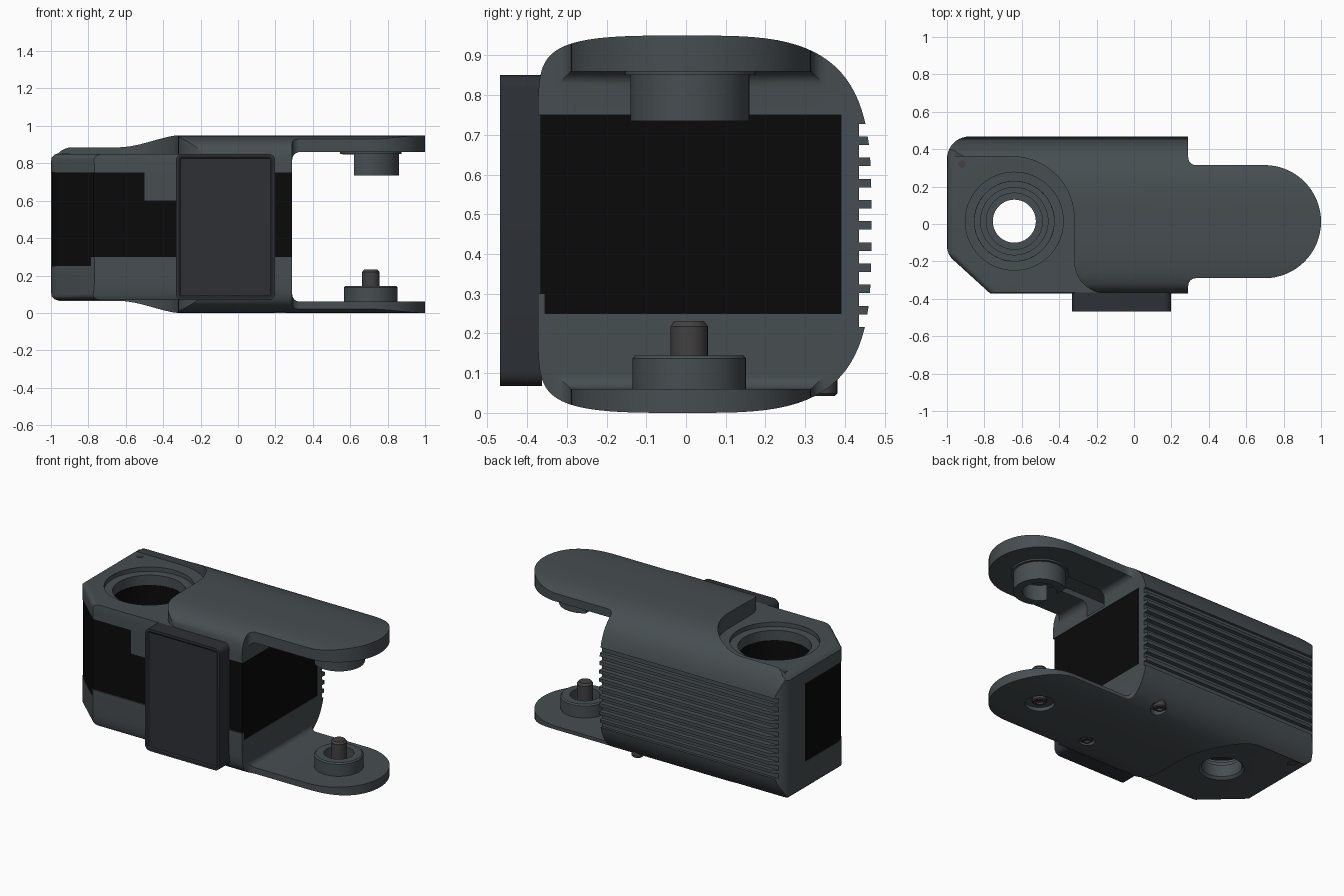
import bpy, bmesh
from math import cos, sin, pi, radians, copysign

if "Cube" in bpy.data.objects:
    bpy.data.objects.remove(bpy.data.objects["Cube"])


def material(name, rgb):
    m = bpy.data.materials.new(name)
    m.diffuse_color = (*rgb, 1)
    m.use_nodes = True
    m.node_tree.nodes["Principled BSDF"].inputs["Base Color"].default_value = m.diffuse_color
    return m


GREY = material("housing_grey", (0.062, 0.076, 0.082))
BLACK = material("core_black", (0.003, 0.003, 0.003))
SLATE = material("cover_slate", (0.026, 0.030, 0.036))
STEEL = material("pin_steel", (0.055, 0.052, 0.052))


def finish(name, bm, mat):
    bmesh.ops.recalc_face_normals(bm, faces=bm.faces)
    me = bpy.data.meshes.new(name)
    bm.to_mesh(me)
    bm.free()
    ob = bpy.data.objects.new(name, me)
    bpy.context.collection.objects.link(ob)
    me.materials.append(mat)
    return ob


def arc(cx, cy, r, a0, a1, n=10):
    return [(cx + r * cos(radians(a0 + (a1 - a0) * i / n)),
             cy + r * sin(radians(a0 + (a1 - a0) * i / n))) for i in range(n + 1)]


def prism(name, pts, axis, lo, hi, mat=GREY):
    """Extrude a 2D outline along an axis."""
    place = {"x": lambda a, b, t: (t, a, b), "y": lambda a, b, t: (a, t, b),
             "z": lambda a, b, t: (a, b, t)}[axis]
    bm = bmesh.new()
    ends = [[bm.verts.new(place(a, b, t)) for a, b in pts] for t in (lo, hi)]
    n = len(pts)
    bm.faces.new(ends[0])
    bm.faces.new(ends[1])
    for i in range(n):
        j = (i + 1) % n
        bm.faces.new((ends[0][i], ends[0][j], ends[1][j], ends[1][i]))
    return finish(name, bm, mat)


def box(name, x, y, z, mat=GREY):
    return prism(name, [(x[0], y[0]), (x[1], y[0]), (x[1], y[1]), (x[0], y[1])], "z", *z, mat)


def lathe(name, cx, cy, prof, mat=GREY, n=48):
    """Revolve (radius, z) points round a vertical axis and cap both ends."""
    bm = bmesh.new()
    rings = [[bm.verts.new((cx + r * cos(2 * pi * i / n), cy + r * sin(2 * pi * i / n), z))
              for i in range(n)] for r, z in prof]
    bm.faces.new(rings[0])
    bm.faces.new(rings[-1])
    for a, b in zip(rings, rings[1:]):
        for i in range(n):
            j = (i + 1) % n
            bm.faces.new((a[i], a[j], b[j], b[i]))
    return finish(name, bm, mat)


def boolean(ob, cutter, op="DIFFERENCE"):
    m = ob.modifiers.new("cut", "BOOLEAN")
    m.operation, m.solver, m.object = op, "EXACT", cutter
    bpy.context.view_layer.objects.active = ob
    bpy.ops.object.modifier_apply(modifier=m.name)
    bpy.data.objects.remove(cutter)


# Housing: crowned cross-section extruded along x, trimmed to the plan outline
section = []
for i in range(96):
    t = 2 * pi * (i + 0.5) / 96
    c, s = cos(t), sin(t)
    a, p, q = (0.467, 3.5, 3.5) if c > 0 else (0.373, 3.5, 12)
    section.append((a * copysign(abs(c) ** (2 / p), c),
                    0.475 + 0.475 * copysign(abs(s) ** (2 / q), s)))
housing = prism("housing", section, "x", -1.2, 1.2)
plan = (arc(-0.9, -0.117, 0.1, 180, 227, 6) + [(-0.628, -0.5), (0.29, -0.5)]
        + arc(0.33, -0.33, 0.04, 180, 90, 6) + arc(0.6975, 0.0125, 0.3025, -90, 90, 32)
        + arc(0.33, 0.355, 0.04, 270, 180, 6) + [(0.29, 0.5), (-0.88, 0.5)]
        + arc(-0.88, 0.348, 0.12, 90, 180, 10))
boolean(housing, prism("plan_cutter", plan, "z", -0.5, 1.5), "INTERSECT")

# Softened rear end in side profile, mirrored top to bottom
upper = [(-1.02, 0.6), (-1.001, 0.8), (-0.996, 0.832), (-0.98, 0.847), (-0.962, 0.853), (-0.945, 0.868),
         (-0.915, 0.882), (-0.87, 0.892), (-0.8, 1.3), (1.5, 1.3)]
lower = [(x, 0.92 - z) for x, z in reversed(upper)]
boolean(housing, prism("end_cutter", lower + upper, "y", -1, 1), "INTERSECT")

# Lowered pads round the pivot hole, above and below
pad = ([(-1.3, 0.36)] + arc(-0.65, 0.03, 0.33, 90, 0, 16)
       + arc(-0.15, -0.2, 0.17, 180, 270, 12) + [(-0.15, -0.7), (-1.3, -0.7)])
for lo, hi in ((0.85, 1.3), (-0.3, 0.07)):
    boolean(housing, prism("pad_cutter", pad, "z", lo, hi))

# Softened edges of the slanted corner
k = 0.035
outline = ([(-2, -0.3), (-k, -0.3)] + arc(-k, 0.07 + k, k, 270, 360, 6)
           + arc(-k, 0.85 - k, k, 0, 90, 6) + [(-k, 1.3), (-2, 1.3)])
tool = prism("slant_cutter", outline, "y", -2, 2)
nx, ny = -0.674, -0.739
for v in tool.data.vertices:
    u, w, z = v.co
    u += nx * -0.885 + ny * -0.265 + 0.001
    v.co = (nx * u - ny * w, ny * u + nx * w, z)
boolean(housing, tool, "INTERSECT")

# Gap between the two arms, and the channel leading to the upper socket
gap = ([(1.5, 0.06)] + arc(0.33, 0.10, 0.04, 270, 180, 6)
       + arc(0.33, 0.82, 0.04, 180, 90, 6) + [(1.5, 0.86)])
boolean(housing, prism("gap_cutter", gap, "y", -1, 1))
boolean(housing, box("channel_cutter", (0.12, 0.64), (-0.07, 0.08), (0.765, 0.895)))

# Cooling grooves along the back
for i in range(10):
    z = 0.232 + 0.0533 * i
    boolean(housing, box("groove_cutter", (-1.2, 0.5), (0.435, 0.6), (z - 0.016, z + 0.016)))

# Cavity and the stepped front window
cavity = [(-1.2, -0.355), (0.5, -0.355), (0.5, 0.39), (0, 0.39), (0, 0.22), (-1.2, 0.22)]
boolean(housing, prism("cavity_cutter", cavity, "z", 0.25, 0.75))
window = [(-1.2, 0.2502), (-0.81, 0.2502), (-0.81, 0.3), (0.5, 0.3), (0.5, 0.7498), (0.15, 0.7498),
          (0.15, 0.6), (-0.5, 0.6), (-0.5, 0.7498), (-1.2, 0.7498)]
boolean(housing, prism("window_cutter", window, "y", -0.8, -0.34))

# Black core filling the cavity, bored out round the pivot
core = prism("inner_core", arc(-0.9, -0.117, 0.095, 180, 227, 6)
             + [(-0.772, -0.366), (0.286, -0.366), (0.286, 0.4), (0.01, 0.4), (0.01, 0.23), (-0.995, 0.23)],
             "z", 0.243, 0.757, BLACK)
boolean(core, lathe("bore_cutter", -0.64, 0.015, [(0.213, 0), (0.213, 1)], n=64))

# Stepped pivot hole through the housing
boolean(housing, lathe("hole_cutter", -0.64, 0.015, [
    (0.13, -0.1), (0.13, 0.07), (0.115, 0.085), (0.115, 0.16), (0.15, 0.16), (0.15, 0.2), (0.18, 0.2),
    (0.18, 0.23), (0.2135, 0.23), (0.2135, 0.82), (0.262, 0.822), (0.262, 1.1)], n=64))

# Front cover with a thin raised rim
rim = (arc(-0.297, 0.103, 0.035, 180, 270, 5) + arc(0.163, 0.103, 0.035, 270, 360, 5)
       + arc(0.163, 0.815, 0.035, 0, 90, 5) + arc(-0.297, 0.815, 0.035, 90, 180, 5))
cover = prism("front_cover", rim, "y", -0.468, -0.362, SLATE)
bm = bmesh.new()
bm.from_mesh(cover.data)
face = min(bm.faces, key=lambda f: f.calc_center_median().y)
bmesh.ops.inset_region(bm, faces=[face], thickness=0.016)
bmesh.ops.inset_region(bm, faces=[face], thickness=0.008, depth=-0.006)
bm.to_mesh(cover.data)
bm.free()

# Lower arm boss and pivot pin
lathe("lower_boss", 0.71, 0.008, [(0.143, 0.05), (0.143, 0.137), (0.135, 0.145), (0.088, 0.145), (0.088, 0.075)])
lathe("pivot_pin", 0.71, 0.008, [(0.047, 0.06), (0.047, 0.218), (0.037, 0.231)], STEEL, 32)

# Upper arm socket, flattened and open towards the housing
socket = lathe("upper_socket", 0.71, 0.01, [(0.165, 0.87), (0.165, 0.85), (0.15, 0.85), (0.15, 0.735),
                                            (0.1, 0.735), (0.1, 0.835)])
boolean(socket, box("socket_cutter", (0.4, 0.62), (-0.4, 0.4), (0.6, 0.848)))

# Recessed screws with hollow heads
for name, x, y, z, top, r, wide in (("rear_screw", 0.10, 0.345, 0.043, 0.12, 0.038, 0.051),
                                    ("front_screw", 0.225, -0.15, 0.004, 0.05, 0.035, 0.047),
                                    ("corner_screw", -0.91, 0.32, 0.068, 0.12, 0.035, 0),
                                    ("arm_screw", 0.71, 0.01, 0.008, 0.04, 0.045, 0.085)):
    if wide:
        boolean(housing, lathe("recess_cutter", x, y, [(wide, -0.1), (wide, z + 0.015), (r, z + 0.022)], n=32))
    lathe(name, x, y, [(r * 0.95, top), (r * 0.95, z + 0.006), (r - 0.008, z), (r * 0.5, z),
                       (r * 0.5, z + 0.012)], STEEL, 24)
lathe("top_indicator", -0.92, 0.32, [(0.02, 0.83), (0.02, 0.853)], STEEL, 20)

# Smooth shading with crisp edges
for ob in bpy.context.scene.objects:
    ob.select_set(True)
bpy.context.view_layer.objects.active = housing
bpy.ops.object.shade_smooth_by_angle(angle=radians(30))
